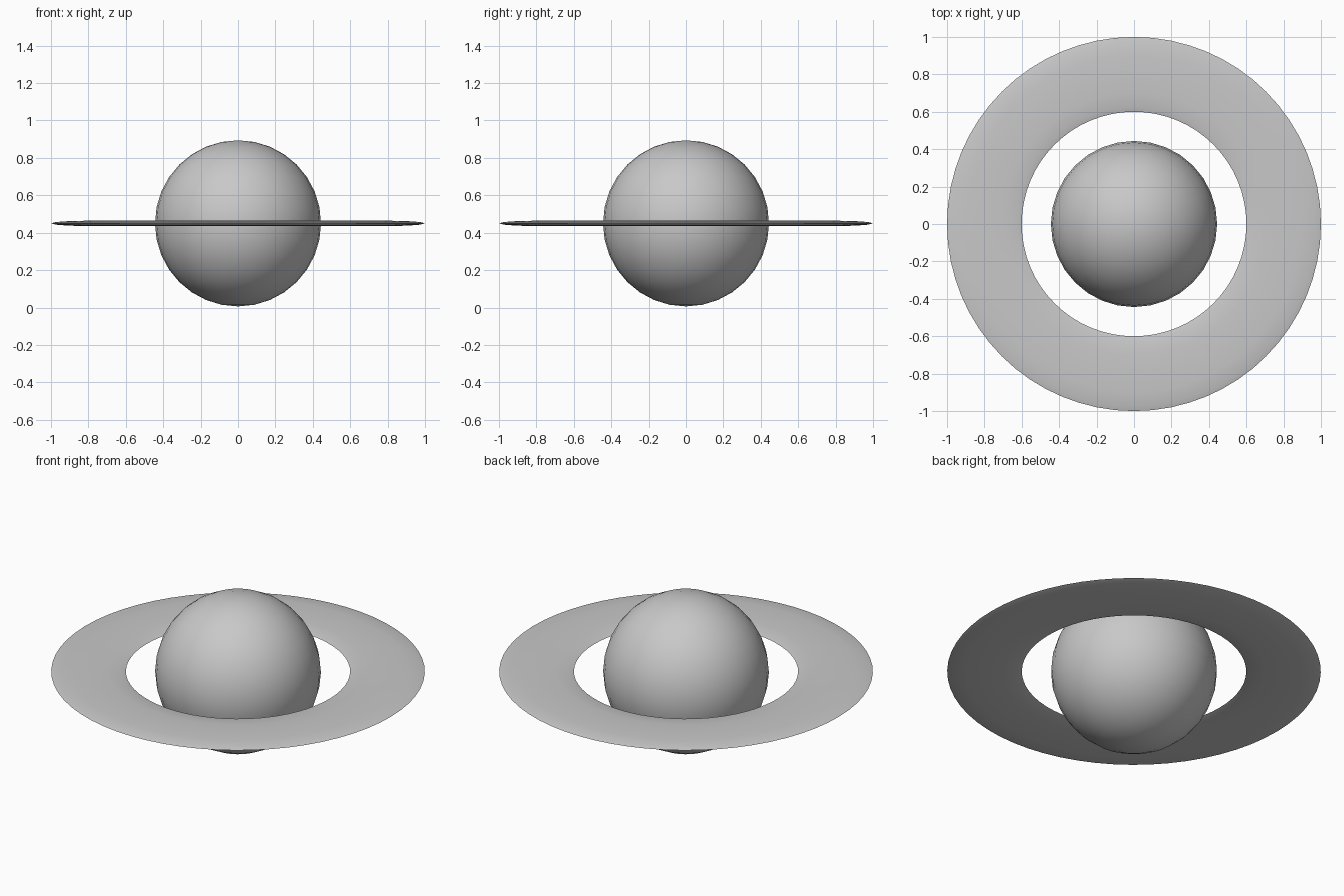
import bpy
import math

if "Cube" in bpy.data.objects:
    bpy.data.objects.remove(bpy.data.objects["Cube"])

CENTRE = (0, 0, 0.45)

grey = bpy.data.materials.new("light_grey")
grey.diffuse_color = (0.58, 0.58, 0.58, 1)
grey.use_nodes = True
grey.node_tree.nodes["Principled BSDF"].inputs["Base Color"].default_value = grey.diffuse_color


def finish(name):
    obj = bpy.context.object
    obj.name = name
    obj.data.materials.append(grey)
    bpy.ops.object.shade_smooth_by_angle(angle=math.radians(40))
    return obj


# Round planet body
bpy.ops.mesh.primitive_uv_sphere_add(segments=32, ring_count=16, radius=0.444, location=CENTRE)
finish("planet")

# Flat ring: a torus squashed to a thin ellipse in section
bpy.ops.mesh.primitive_torus_add(major_segments=64, minor_segments=12,
                                 major_radius=0.8, minor_radius=0.2, location=CENTRE)
ring = bpy.context.object
ring.scale.z = 0.072
bpy.ops.object.transform_apply(location=False, rotation=False, scale=True)
finish("planet_ring")
